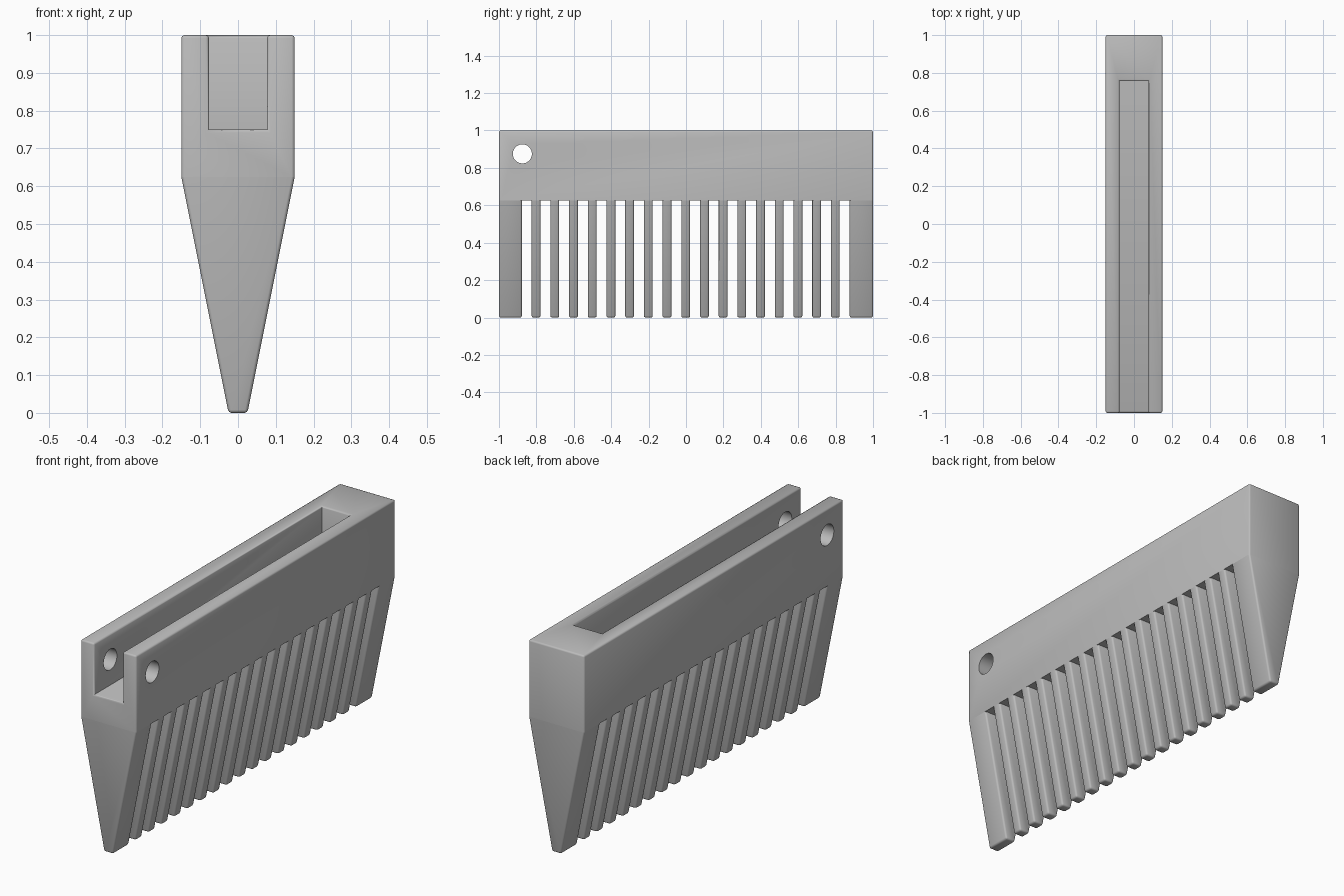
import bpy, bmesh, math

default_cube = bpy.data.objects.get("Cube")
if default_cube:
    bpy.data.objects.remove(default_cube, do_unlink=True)

SHOULDER = 0.625      # height where the teeth meet the spine
HALF_WIDTH = 0.15
TIP = 0.025
ROUNDING = 0.008

grey = bpy.data.materials.new("plain_grey")
grey.diffuse_color = (0.5, 0.5, 0.5, 1)
grey.use_nodes = True
grey.node_tree.nodes["Principled BSDF"].inputs["Base Color"].default_value = (0.5, 0.5, 0.5, 1)


def prism(name, profile, y0, y1):
    """Extrude an (x, z) profile along y."""
    bm = bmesh.new()
    face = bm.faces.new([bm.verts.new((x, y0, z)) for x, z in profile])
    extruded = bmesh.ops.extrude_face_region(bm, geom=[face])["geom"]
    verts = [v for v in extruded if isinstance(v, bmesh.types.BMVert)]
    bmesh.ops.translate(bm, verts=verts, vec=(0, y1 - y0, 0))
    bmesh.ops.recalc_face_normals(bm, faces=bm.faces)
    mesh = bpy.data.meshes.new(name)
    bm.to_mesh(mesh)
    bm.free()
    mesh.materials.append(grey)
    obj = bpy.data.objects.new(name, mesh)
    bpy.context.collection.objects.link(obj)
    return obj


def cut(obj, cutter):
    """Subtract the cutter, bake the result and remove the cutter."""
    cutter.hide_render = True
    mod = obj.modifiers.new("cut", 'BOOLEAN')
    mod.operation, mod.solver, mod.object = 'DIFFERENCE', 'EXACT', cutter
    depsgraph = bpy.context.evaluated_depsgraph_get()
    baked = bpy.data.meshes.new_from_object(obj.evaluated_get(depsgraph))
    obj.modifiers.clear()
    obj.data = baked
    bpy.data.objects.remove(cutter, do_unlink=True)


def soften(obj):
    """Round the convex edges, leaving the joint at the shoulder sharp."""
    bm = bmesh.new()
    bm.from_mesh(obj.data)
    edges = [e for e in bm.edges
             if len(e.link_faces) == 2
             and e.calc_face_angle_signed() > math.radians(30)
             and any(abs(v.co.z - SHOULDER) > 0.001 for v in e.verts)]
    bmesh.ops.bevel(bm, geom=edges, offset=ROUNDING, segments=2, profile=0.5,
                    affect='EDGES', clamp_overlap=False)
    bm.to_mesh(obj.data)
    bm.free()


def box_profile(half, z0, z1):
    return [(-half, z0), (half, z0), (half, z1), (-half, z1)]


# Spine with a channel open at the top and the front
spine = prism("spine", box_profile(HALF_WIDTH, SHOULDER, 1), -1, 1)
cut(spine, prism("channel_cutter", box_profile(0.077, 0.75, 1.2), -1.2, 0.757))
soften(spine)

# Pin hole through both cheeks
bpy.ops.mesh.primitive_cylinder_add(vertices=48, radius=0.051, depth=1,
                                    location=(0, -0.875, 0.875),
                                    rotation=(0, math.pi / 2, 0))
bpy.context.object.data.materials.append(grey)
cut(spine, bpy.context.object)

# Tapered teeth: wide ones at both ends, thin ones between
tooth_profile = [(-TIP, 0), (TIP, 0), (HALF_WIDTH, SHOULDER), (-HALF_WIDTH, SHOULDER)]
spans = [("front_end_tooth", -1, -0.878), ("back_end_tooth", 0.875, 1)]
spans += [(f"tooth_{i + 1}", -0.825 + 0.1 * i, -0.778 + 0.1 * i) for i in range(17)]
parts = [spine]
for name, y0, y1 in spans:
    tooth = prism(name, tooth_profile, y0, y1)
    soften(tooth)
    parts.append(tooth)

# Smooth shading on the rounded edges and the hole
bpy.ops.object.select_all(action='DESELECT')
for obj in parts:
    obj.select_set(True)
bpy.context.view_layer.objects.active = spine
bpy.ops.object.shade_smooth_by_angle(angle=math.radians(50))
